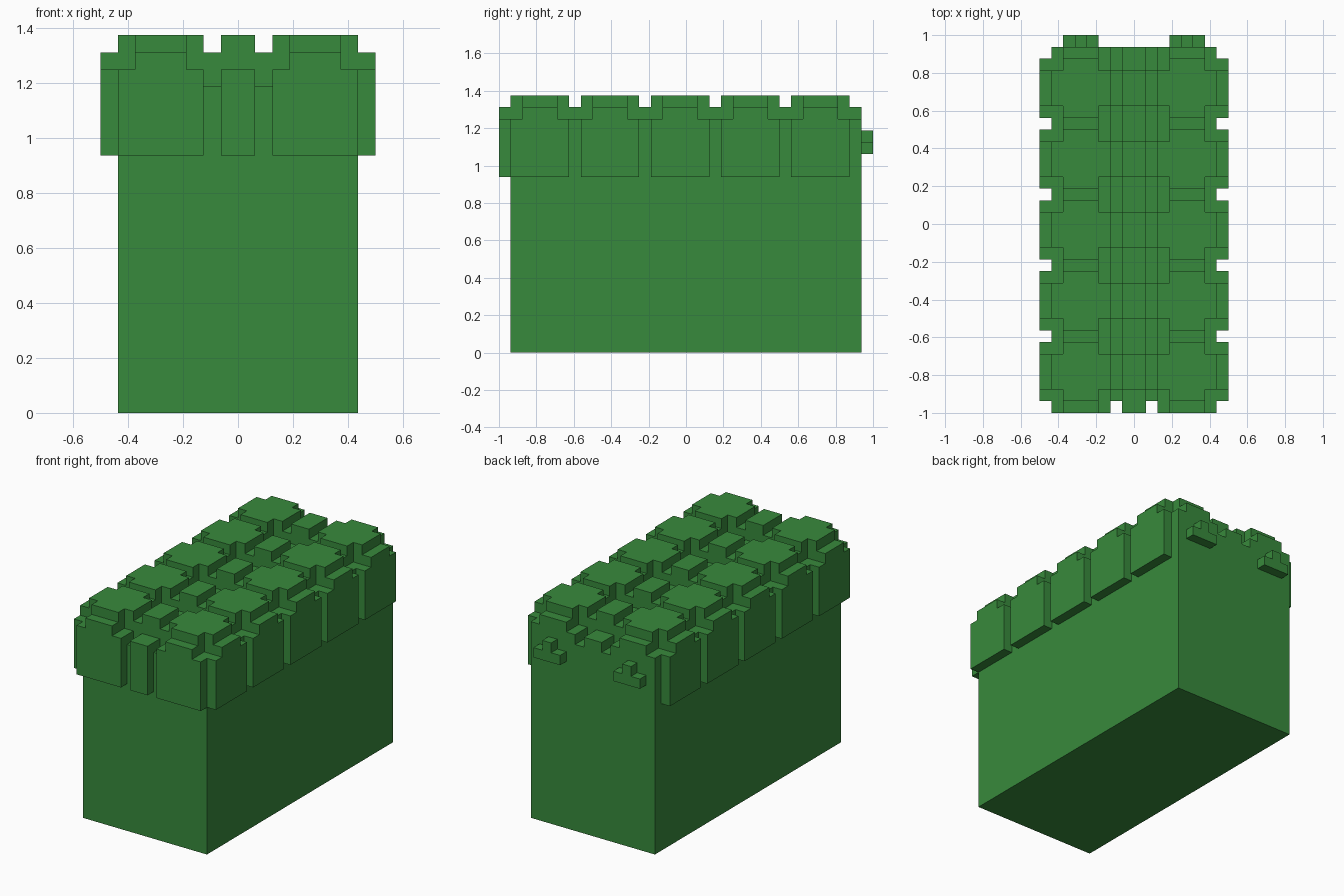
import bpy
import bmesh
from mathutils import Matrix

cube = bpy.data.objects.get("Cube")
if cube:
    bpy.data.objects.remove(cube)

U = 1 / 16  # one block unit

green = bpy.data.materials.new("leaf green")
green.use_nodes = True
colour = (0.039, 0.255, 0.045, 1)
green.diffuse_color = colour
green.node_tree.nodes["Principled BSDF"].inputs["Base Color"].default_value = colour


def blocks(name, boxes):
    """One object from boxes given as (x range, y range, z range) in block units."""
    bm = bmesh.new()
    for box in boxes:
        size = [(hi - lo) * U for lo, hi in box]
        middle = [(hi + lo) * U / 2 for lo, hi in box]
        matrix = Matrix.Translation(middle) @ Matrix.Diagonal((*size, 1))
        bmesh.ops.create_cube(bm, size=1, matrix=matrix)
    mesh = bpy.data.meshes.new(name)
    bm.to_mesh(mesh)
    bm.free()
    mesh.materials.append(green)
    bpy.context.collection.objects.link(bpy.data.objects.new(name, mesh))


def both(boxes):
    """Add the copy mirrored in x."""
    return boxes + [((-x[1], -x[0]), y, z) for x, y, z in boxes]


LENGTH = (-15, 15)

# Hedge body, with two narrow slots along the top
blocks("hedge_body", [((-7, 7), LENGTH, (0, 19))])
blocks("upper_layer", both([((2, 7), LENGTH, (19, 20))])
       + [((-1, 1), LENGTH, (19, 20))])
blocks("long_ridges", both([((3, 6), LENGTH, (20, 21))]))

# Five rows of leaf clumps with stepped corners
for row in range(5):
    start = -15 + 6 * row
    whole, inner = (start, start + 5), (start + 1, start + 4)
    blocks(f"cross_ridge_{row}", [((-7, 7), inner, (19, 21))])
    blocks(f"top_leaves_{row}", both([((3, 6), whole, (21, 22)),
                                      ((2, 7), inner, (21, 22))]))
    blocks(f"middle_leaf_{row}", [((-1, 1), inner, (21, 22))])
    blocks(f"side_leaves_{row}", both([((7, 8), whole, (15, 20)),
                                       ((7, 8), inner, (20, 21))]))

# Leaves hanging over the front
FRONT = (-16, -15)
blocks("front_leaves", both([((2, 7), FRONT, (15, 20)),
                             ((3, 6), FRONT, (20, 21))]))
blocks("front_middle_leaf", [((-1, 1), FRONT, (15, 20))])

# Small stepped sprigs on the back
BACK = (15, 16)
blocks("back_sprigs", both([((3, 6), BACK, (17, 18)),
                            ((4, 5), BACK, (18, 19))]))
